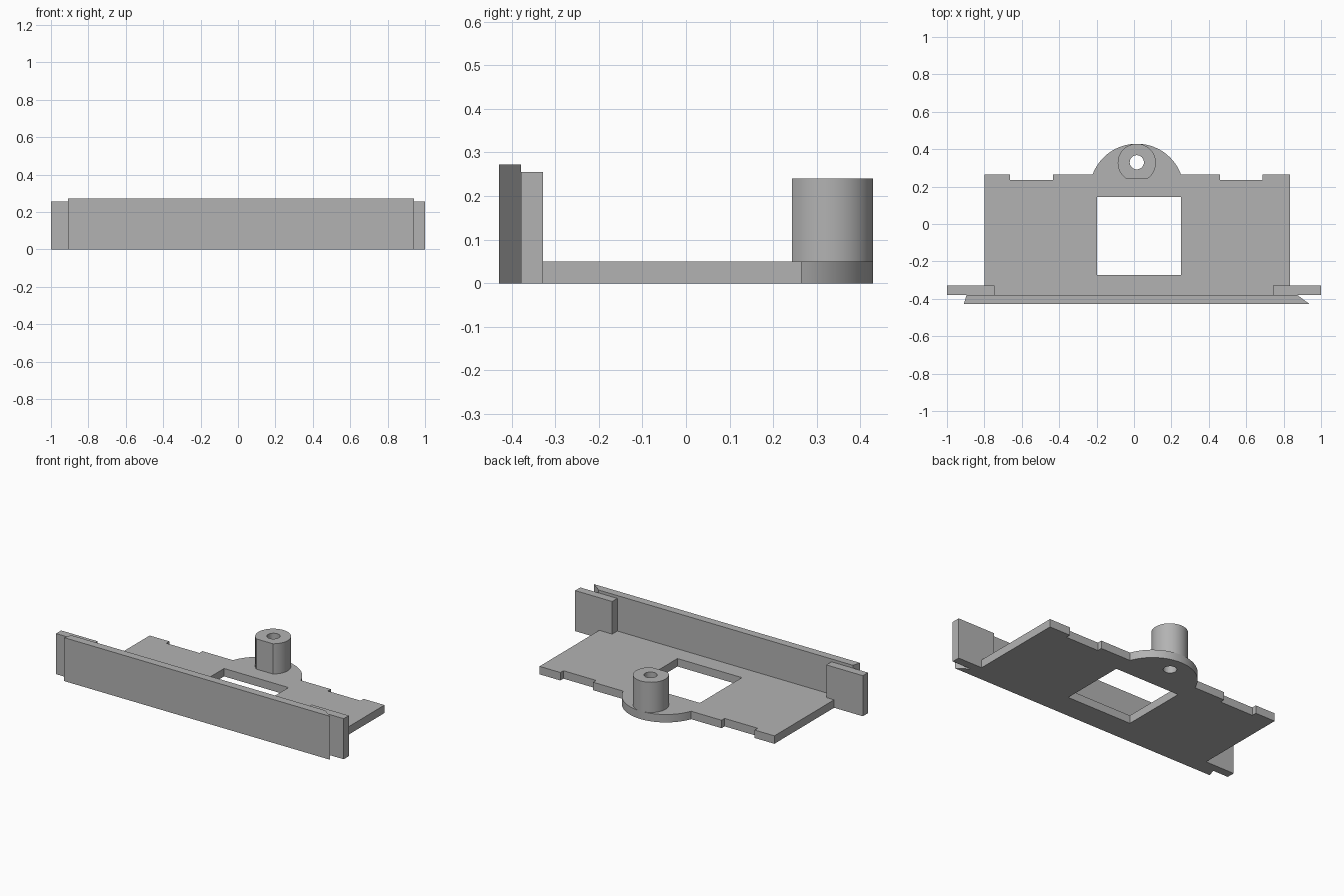
import bpy, bmesh
from math import cos, sin, pi, asin, sqrt

if "Cube" in bpy.data.objects:
    bpy.data.objects.remove(bpy.data.objects["Cube"], do_unlink=True)

grey = bpy.data.materials.new("plain grey")
grey.use_nodes = True
colour = (0.45, 0.45, 0.45, 1)
grey.diffuse_color = colour
grey.node_tree.nodes["Principled BSDF"].inputs["Base Color"].default_value = colour


def prism(name, outline, z0, z1):
    """Extrude a plan outline from z0 up to z1."""
    bm = bmesh.new()
    face = bm.faces.new([bm.verts.new((x, y, z0)) for x, y in outline])
    top = bmesh.ops.extrude_face_region(bm, geom=[face])["geom"]
    for v in top:
        if isinstance(v, bmesh.types.BMVert):
            v.co.z = z1
    bmesh.ops.recalc_face_normals(bm, faces=bm.faces)
    mesh = bpy.data.meshes.new(name)
    bm.to_mesh(mesh)
    bm.free()
    mesh.materials.append(grey)
    obj = bpy.data.objects.new(name, mesh)
    bpy.context.collection.objects.link(obj)
    return obj


def rect(x0, x1, y0, y1):
    return [(x0, y0), (x1, y0), (x1, y1), (x0, y1)]


def arc(cx, cy, r, a0, a1, n):
    return [(cx + r * cos(a0 + (a1 - a0) * i / n), cy + r * sin(a0 + (a1 - a0) * i / n))
            for i in range(n + 1)]


def cut(obj, cutter):
    mod = obj.modifiers.new(cutter.name, "BOOLEAN")
    mod.operation = "DIFFERENCE"
    mod.solver = "EXACT"
    mod.object = cutter


def smooth(obj):
    bpy.ops.object.select_all(action="DESELECT")
    bpy.context.view_layer.objects.active = obj
    obj.select_set(True)
    bpy.ops.object.shade_smooth_by_angle(angle=0.5)


MID, BACK, NOTCH, FLOOR = 0.015, 0.265, 0.235, 0.05
BOSS_Y, BOSS_R = 0.327, 0.102

# Base plate with two rear notches and a rounded rear lobe
lobe_r = 0.252
lobe_y = 0.429 - lobe_r
a = asin((BACK - lobe_y) / lobe_r)
plate = [(-0.80, -0.38), (0.833, -0.38), (0.833, BACK),
         (0.688, BACK), (0.688, NOTCH), (0.46, NOTCH), (0.46, BACK)]
plate += arc(MID, lobe_y, lobe_r, a, pi - a, 40)
plate += [(-0.433, BACK), (-0.433, NOTCH), (-0.663, NOTCH), (-0.663, BACK), (-0.80, BACK)]
base = prism("base_plate", plate, 0, FLOOR)

# Screw boss with a flat on its front side
flat = asin((0.243 - BOSS_Y) / BOSS_R)
boss = prism("screw_boss", arc(MID, BOSS_Y, BOSS_R, flat, pi - flat, 48), FLOOR, 0.24)

# Square window and screw hole
window = prism("window_cutter", rect(-0.198, 0.25, -0.272, 0.145), -0.1, 0.1)
hole = prism("hole_cutter", arc(MID, 0.33, 0.038, 0, 2 * pi, 32)[:-1], -0.1, 0.4)
cut(base, window)
cut(base, hole)
cut(boss, hole)
for cutter in (window, hole):
    cutter.hide_render = True
    cutter.hide_set(True)
for obj in (base, boss):
    smooth(obj)

# Front panel with bevelled ends
prism("front_panel", [(-0.91, -0.429), (0.94, -0.429), (0.872, -0.379), (-0.895, -0.379)], 0, 0.273)

# Side tabs behind the panel
prism("right_tab", rect(-1.0, -0.746, -0.379, -0.328), 0, 0.255)
prism("left_tab", rect(0.743, 1.0, -0.379, -0.328), 0, 0.255)
